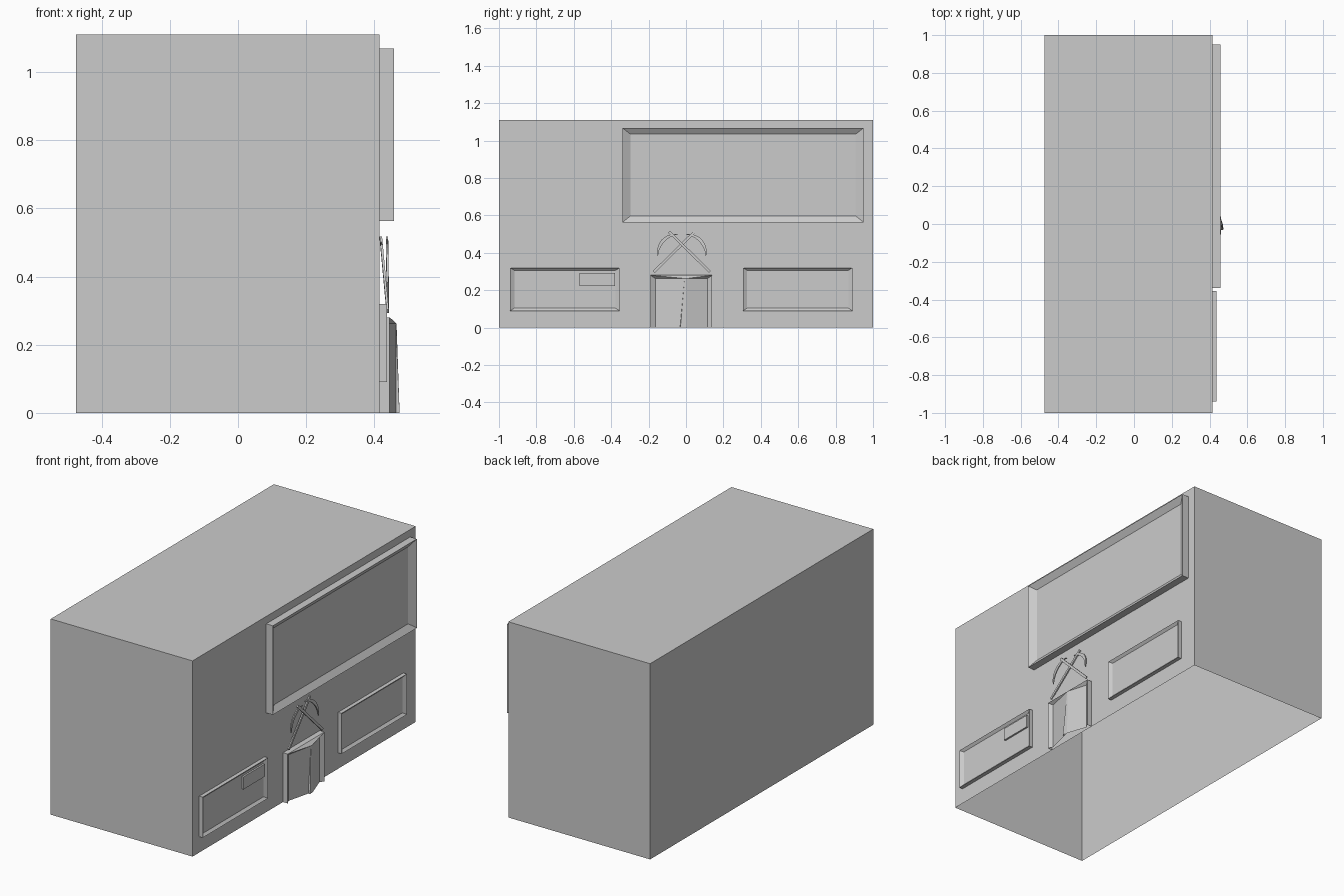
import bpy, bmesh, math
from mathutils import Vector

if "Cube" in bpy.data.objects:
    bpy.data.objects.remove(bpy.data.objects["Cube"])

WALL = 0.415  # x of the facade


def make(name, verts, faces):
    me = bpy.data.meshes.new(name)
    me.from_pydata([tuple(v) for v in verts], [], faces)
    bm = bmesh.new()
    bm.from_mesh(me)
    bmesh.ops.recalc_face_normals(bm, faces=bm.faces)
    bm.to_mesh(me)
    bm.free()
    ob = bpy.data.objects.new(name, me)
    bpy.context.collection.objects.link(ob)
    return ob


def box(name, x0, x1, y0, y1, z0, z1, bottom=True):
    v = [(x, y, z) for x in (x0, x1) for y in (y0, y1) for z in (z0, z1)]
    f = [(0, 1, 3, 2), (4, 5, 7, 6), (0, 1, 5, 4), (2, 3, 7, 6), (1, 3, 7, 5)]
    if bottom:
        f.append((0, 2, 6, 4))
    return make(name, v, f)


def rect(x, y0, y1, z0, z1):
    return [(x, y0, z0), (x, y1, z0), (x, y1, z1), (x, y0, z1)]


def tray(name, y0, y1, z0, z1, front, floor, iy, iz):
    """Panel whose front slopes inward to a recessed floor (open at the wall)."""
    v = rect(WALL, y0, y1, z0, z1) + rect(front, y0, y1, z0, z1)
    v += rect(floor, y0 + iy, y1 - iy, z0 + iz, z1 - iz)
    f = [(8, 9, 10, 11)]
    for k in (0, 4):
        for i in range(4):
            j = (i + 1) % 4
            f.append((k + i, k + j, k + 4 + j, k + 4 + i))
    return make(name, v, f)


def bar(name, a, b, w, t):
    """Square rod running from a to b, t thick along x."""
    a, b = Vector(a), Vector(b)
    side = Vector((1, 0, 0)).cross(b - a).normalized() * w / 2
    dx = Vector((t / 2, 0, 0))
    v = [p + s * side + q * dx for p in (a, b) for s, q in ((-1, -1), (1, -1), (1, 1), (-1, 1))]
    f = [(0, 1, 2, 3), (4, 5, 6, 7)] + [(i, (i + 1) % 4, 4 + (i + 1) % 4, 4 + i) for i in range(4)]
    return make(name, v, f)


# Building block, open underneath
box("building", -0.475, WALL, -1, 1, 0, 1.11, bottom=False)

# Large sign panel and the two windows
tray("sign_panel", -0.34, 0.95, 0.563, 1.068, 0.457, 0.433, 0.043, 0.034)
tray("window_left", -0.94, -0.355, 0.09, 0.32, 0.437, 0.424, 0.022, 0.014)
tray("window_right", 0.305, 0.89, 0.09, 0.32, 0.437, 0.424, 0.022, 0.014)
box("window_plaque", 0.424, 0.434, -0.57, -0.38, 0.222, 0.293)

# Door frame with two leaves meeting in a forward ridge, open underneath
v = [(WALL, -0.19, 0), (WALL, -0.19, 0.28), (WALL, 0.14, 0.28), (WALL, 0.14, 0),
     (0.445, -0.19, 0), (0.445, -0.19, 0.28), (0.445, 0.14, 0.28), (0.445, 0.14, 0),
     (0.43, -0.163, 0), (0.43, -0.163, 0.262), (0.465, 0, 0.262), (0.43, 0.115, 0.262),
     (0.43, 0.115, 0), (0.47, 0, 0)]
f = [(0, 1, 5, 4), (1, 2, 6, 5), (2, 3, 7, 6), (4, 5, 9, 8),
     (5, 6, 10), (5, 10, 9), (6, 11, 10), (6, 7, 12, 11),
     (8, 9, 10, 13), (13, 10, 11, 12)]
make("entrance", v, f)

# Thin overlapping edge strip that widens towards the foot of the ridge
v = [(0.463, -0.032, 0), (0.474, -0.03, 0), (0.47, 0, 0), (0.465, 0, 0.26), (0.463, -0.008, 0.26)]
make("door_strip", v, [(0, 1, 4), (1, 2, 3, 4)])

# Crossed pickaxes: handle plus crescent head, mirrored about y = MID
MID = -0.022
Z_LOW, Z_TOP = 0.298, 0.513
for s, label, x_low, x_top in ((1, "right", 0.439, 0.419), (-1, "left", 0.44, 0.437)):
    bar("pick_handle_" + label, (x_low, MID - s * 0.15, Z_LOW), (x_top, MID + s * 0.069, Z_TOP), 0.014, 0.007)
    n, verts, faces = 10, [], []
    for i in range(n + 1):
        a = math.radians(-5 + 95 * i / n)
        half = 0.001 + 0.008 * math.sin(math.pi * i / n)
        for dx in (-0.003, 0.003):
            for r in (0.107 - half, 0.107 + half):
                z = 0.392 + r * math.sin(a)
                x = x_low + (x_top - x_low) * (z - Z_LOW) / (Z_TOP - Z_LOW)  # lean with the handle
                verts.append((x + dx, MID + s * (0.022 + r * math.cos(a)), z))
    for i in range(n):
        k = 4 * i
        for p, q in ((0, 1), (1, 3), (3, 2), (2, 0)):
            faces.append((k + p, k + q, k + 4 + q, k + 4 + p))
    faces += [(0, 1, 3, 2), (4 * n, 4 * n + 1, 4 * n + 3, 4 * n + 2)]
    make("pick_head_" + label, verts, faces)
